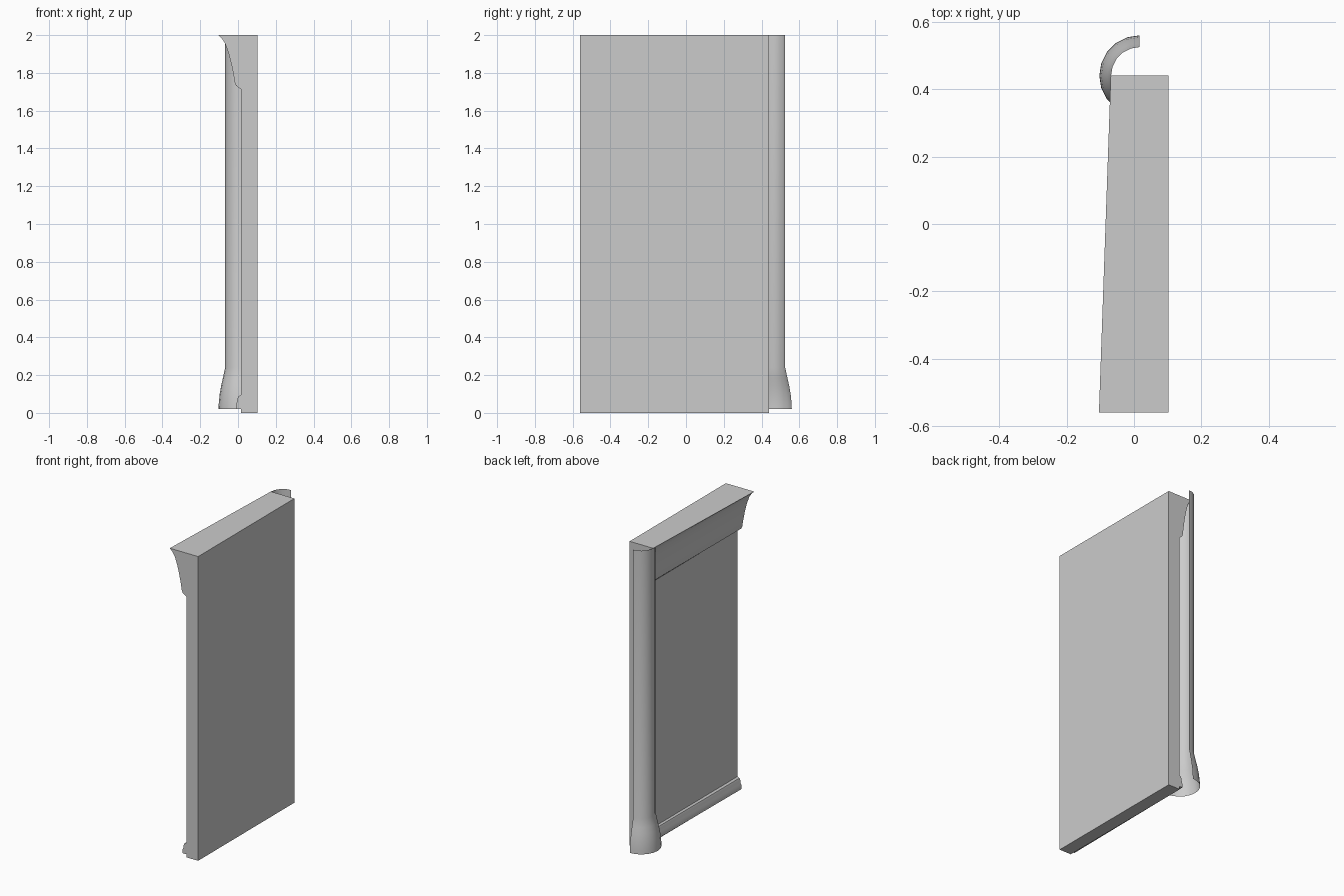
import bpy, bmesh, math

if "Cube" in bpy.data.objects:
    bpy.data.objects.remove(bpy.data.objects["Cube"])

WALL_X, BACK_X = 0.017, 0.102
Y0, Y1 = -0.56, 0.44


def make_object(name, bm, smooth_angle):
    mesh = bpy.data.meshes.new(name)
    bm.to_mesh(mesh)
    bm.free()
    ob = bpy.data.objects.new(name, mesh)
    bpy.context.collection.objects.link(ob)
    bpy.ops.object.select_all(action='DESELECT')
    ob.select_set(True)
    bpy.context.view_layer.objects.active = ob
    bpy.ops.object.shade_smooth_by_angle(angle=math.radians(smooth_angle))
    return ob


# Wall with crown moulding and baseboard: one profile, mouldings shrink toward the column
profile = [(BACK_X, 0), (BACK_X, 2),
           (-0.104, 2), (-0.085, 1.982), (-0.068, 1.955), (-0.05, 1.905),
           (-0.035, 1.845), (-0.024, 1.79), (-0.017, 1.748), (-0.01, 1.732),
           (0.004, 1.722), (WALL_X, 1.712),
           (WALL_X, 0.095), (0.003, 0.088), (-0.003, 0.075), (-0.006, 0.055),
           (-0.011, 0.045), (-0.012, 0.02), (WALL_X, 0.02), (WALL_X, 0)]
bm = bmesh.new()
near = [bm.verts.new((x, Y0, z)) for x, z in profile]
far = [bm.verts.new((x if x >= WALL_X else WALL_X + (x - WALL_X) * 0.71, Y1, z))
       for x, z in profile]
n = len(profile)
for i in range(n):
    j = (i + 1) % n
    bm.faces.new((near[i], near[j], far[j], far[i]))
bm.faces.new(near)
bm.faces.new(far[::-1])
bmesh.ops.recalc_face_normals(bm, faces=bm.faces)
make_object("wall_panel", bm, 25)

# Hollow half-round corner column with a flared foot
column = [(0.12, 0.02), (0.119, 0.05), (0.114, 0.10), (0.106, 0.145),
          (0.097, 0.185), (0.085, 0.24), (0.085, 2.0)]
SIDES = 10
bm = bmesh.new()
rings = []
for r, z in column:
    ring = []
    for k in range(SIDES + 1):
        a = math.pi / 2 + math.pi * k / SIDES
        ring.append(bm.verts.new((WALL_X + r * math.cos(a), Y1 + r * math.sin(a), z)))
    rings.append(ring)
for lo, hi in zip(rings, rings[1:]):
    for k in range(SIDES):
        bm.faces.new((lo[k], lo[k + 1], hi[k + 1], hi[k]))
make_object("corner_column", bm, 40)
